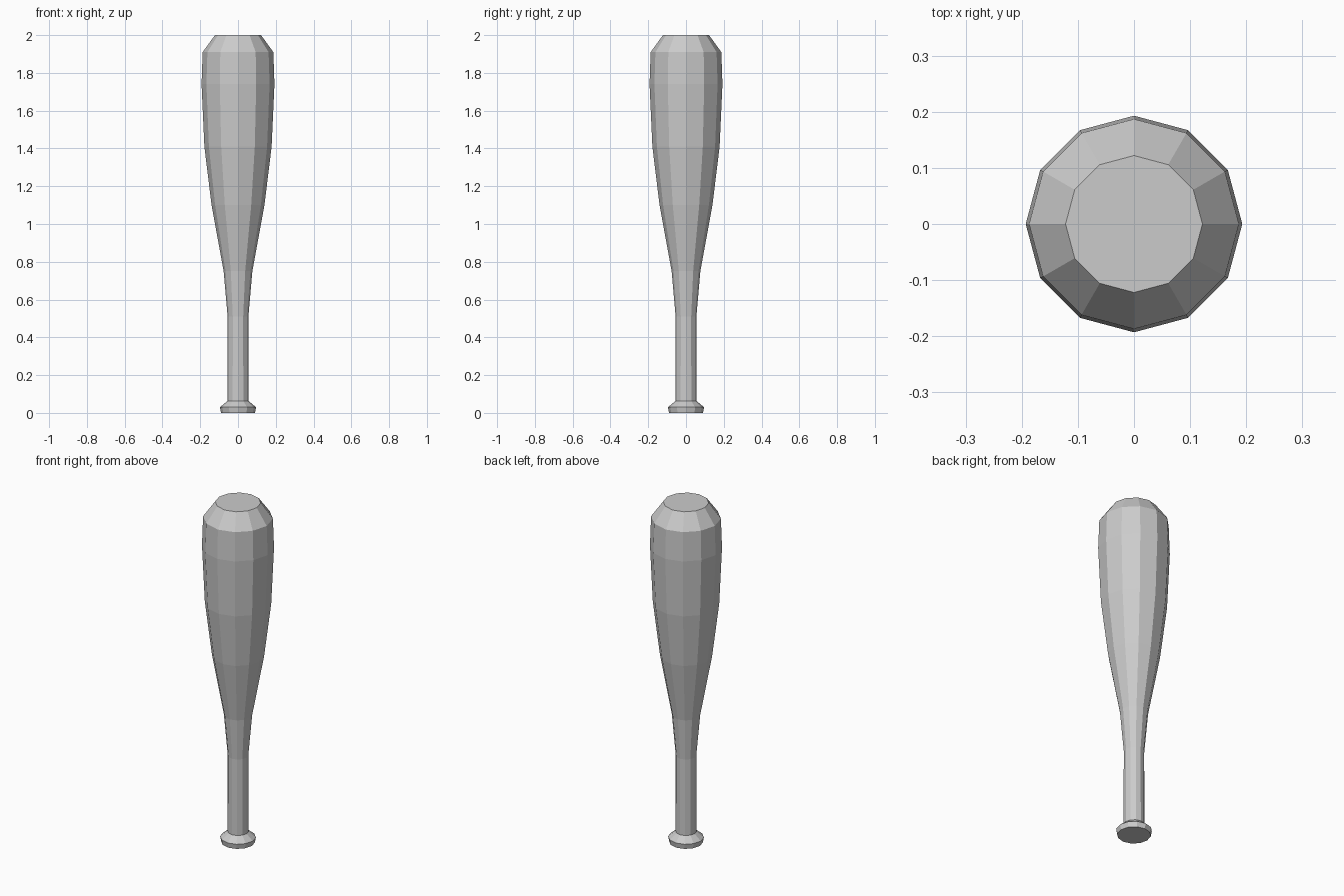
import bpy
import bmesh
from math import cos, sin, tau

if "Cube" in bpy.data.objects:
    bpy.data.objects.remove(bpy.data.objects["Cube"])

SIDES = 12

# Single plain grey for the whole bat
grey = bpy.data.materials.new("plain_grey")
grey.use_nodes = True
colour = (0.6, 0.6, 0.6, 1.0)
grey.diffuse_color = colour
grey.node_tree.nodes["Principled BSDF"].inputs["Base Color"].default_value = colour


def lathe(name, profile):
    """Revolve (radius, height) pairs into a closed, faceted solid."""
    bm = bmesh.new()
    rings = [[bm.verts.new((r * cos(tau * i / SIDES), r * sin(tau * i / SIDES), z))
              for i in range(SIDES)] for r, z in profile]
    for low, high in zip(rings, rings[1:]):
        for i in range(SIDES):
            j = (i + 1) % SIDES
            bm.faces.new((low[i], low[j], high[j], high[i]))
    bm.faces.new(rings[0][::-1])
    bm.faces.new(rings[-1])
    mesh = bpy.data.meshes.new(name)
    bm.to_mesh(mesh)
    bm.free()
    mesh.materials.append(grey)
    obj = bpy.data.objects.new(name, mesh)
    bpy.context.collection.objects.link(obj)
    return obj


# Knob, straight grip, flaring barrel and chamfered end in one profile
lathe("bat", [
    (0.09, 0.0), (0.096, 0.03), (0.056, 0.063),
    (0.055, 0.51), (0.076, 0.75), (0.14, 1.1), (0.178, 1.41),
    (0.193, 1.74), (0.187, 1.91), (0.122, 2.0),
])
